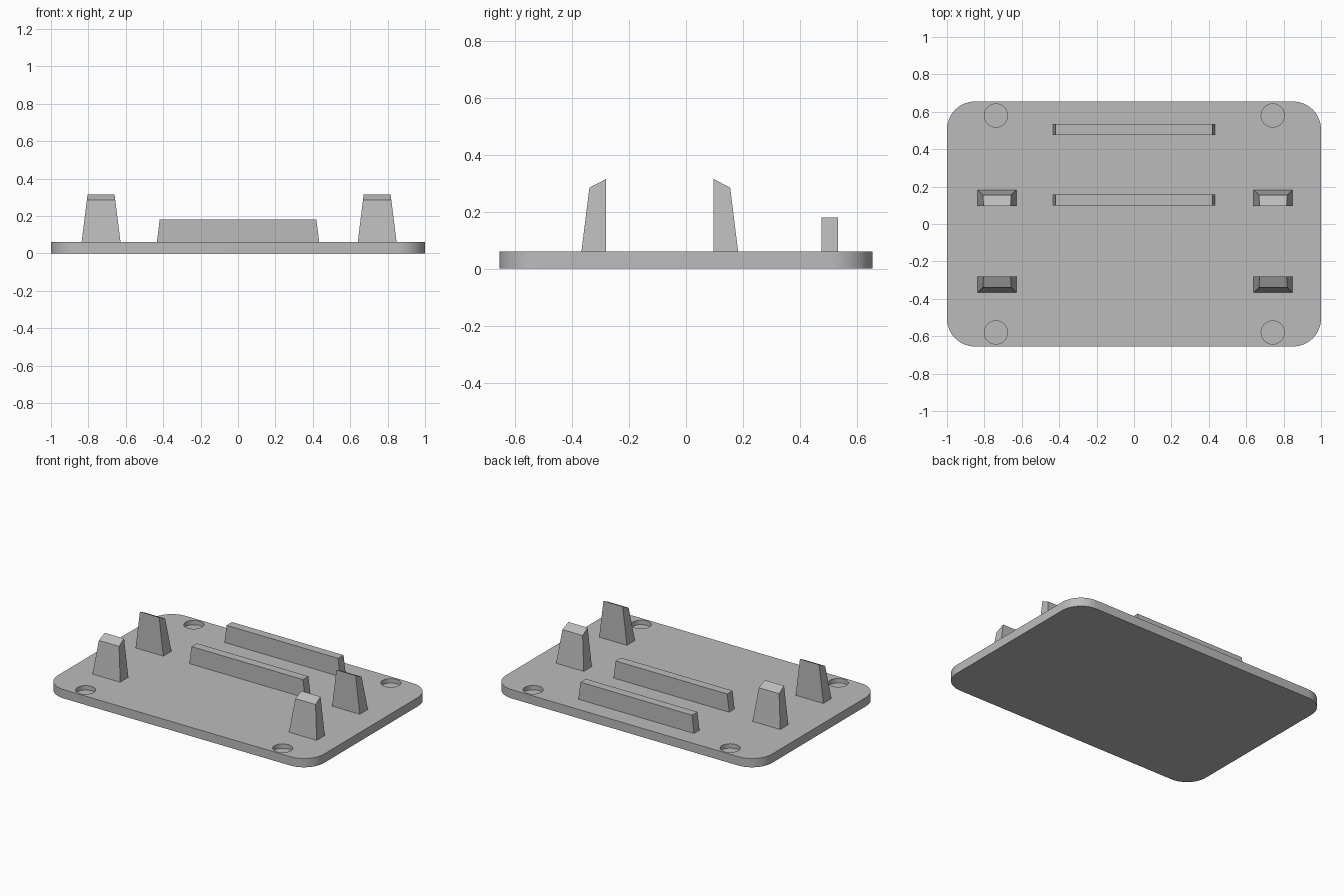
import bpy
import bmesh
from math import radians

default = bpy.data.objects.get("Cube")
if default:
    bpy.data.objects.remove(default, do_unlink=True)

grey = bpy.data.materials.new("plain grey")
grey.use_nodes = True
colour = (0.5, 0.5, 0.5, 1)
grey.diffuse_color = colour
grey.node_tree.nodes["Principled BSDF"].inputs["Base Color"].default_value = colour

PLATE_TOP = 0.06
DRAFT = 0.125  # inward lean of tapered sides per unit of height


def add_object(name, bm):
    bmesh.ops.recalc_face_normals(bm, faces=bm.faces)
    mesh = bpy.data.meshes.new(name)
    bm.to_mesh(mesh)
    bm.free()
    mesh.materials.append(grey)
    obj = bpy.data.objects.new(name, mesh)
    bpy.context.collection.objects.link(obj)
    return obj


def tapered_prism(name, x, half_width, profile):
    """Join a (y, z) profile across x, with both ends leaning inwards."""
    bm = bmesh.new()
    ends = []
    for side in (-1, 1):
        ends.append([bm.verts.new((x + side * (half_width - DRAFT * (z - PLATE_TOP)), y, z))
                     for y, z in profile])
    left, right = ends
    bm.faces.new(left)
    bm.faces.new(right)
    for i in range(len(profile)):
        j = (i + 1) % len(profile)
        bm.faces.new((left[i], left[j], right[j], right[i]))
    return add_object(name, bm)


# Base plate with rounded corners
bm = bmesh.new()
bmesh.ops.create_cube(bm, size=1)
for v in bm.verts:
    v.co = (v.co.x * 2, v.co.y * 1.31, (v.co.z + 0.5) * PLATE_TOP)
corners = [e for e in bm.edges if abs(e.verts[0].co.z - e.verts[1].co.z) > 0.01]
bmesh.ops.bevel(bm, geom=corners, offset=0.15, segments=12, profile=0.5, affect='EDGES')
plate = add_object("base_plate", bm)

# Four blind round recesses in the plate
bm = bmesh.new()
for x in (-0.738, 0.742):
    for y in (-0.58, 0.58):
        ring = bmesh.ops.create_cone(bm, cap_ends=True, segments=48,
                                     radius1=0.062, radius2=0.062, depth=0.1)
        bmesh.ops.translate(bm, verts=ring["verts"], vec=(x, y, 0.08))
cutter = add_object("recess_cutter", bm)
cutter.hide_render = True

cut = plate.modifiers.new("recesses", 'BOOLEAN')
cut.object = cutter
cut.solver = 'EXACT'
bpy.context.view_layer.objects.active = plate
bpy.ops.object.modifier_apply(modifier=cut.name)
bpy.data.objects.remove(cutter, do_unlink=True)

bpy.ops.object.select_all(action='DESELECT')
plate.select_set(True)
bpy.ops.object.shade_smooth_by_angle(angle=radians(30))

# Corner posts: upright inner face, leaning outer face, sloped top
for side, x in (("right", -0.732), ("left", 0.744)):
    for place, inner_y, outward in (("front", -0.28, -1), ("back", 0.096, 1)):
        profile = [(inner_y, PLATE_TOP), (inner_y + outward * 0.087, PLATE_TOP),
                   (inner_y + outward * 0.059, 0.285), (inner_y, 0.315)]
        tapered_prism(f"{place}_{side}_post", x, 0.104, profile)

# Two long rails with leaning ends
for place, y in (("middle", 0.128), ("back", 0.505)):
    y0, y1 = y - 0.029, y + 0.029
    tapered_prism(f"{place}_rail", 0, 0.434,
                  [(y0, PLATE_TOP), (y1, PLATE_TOP), (y1, 0.18), (y0, 0.18)])
